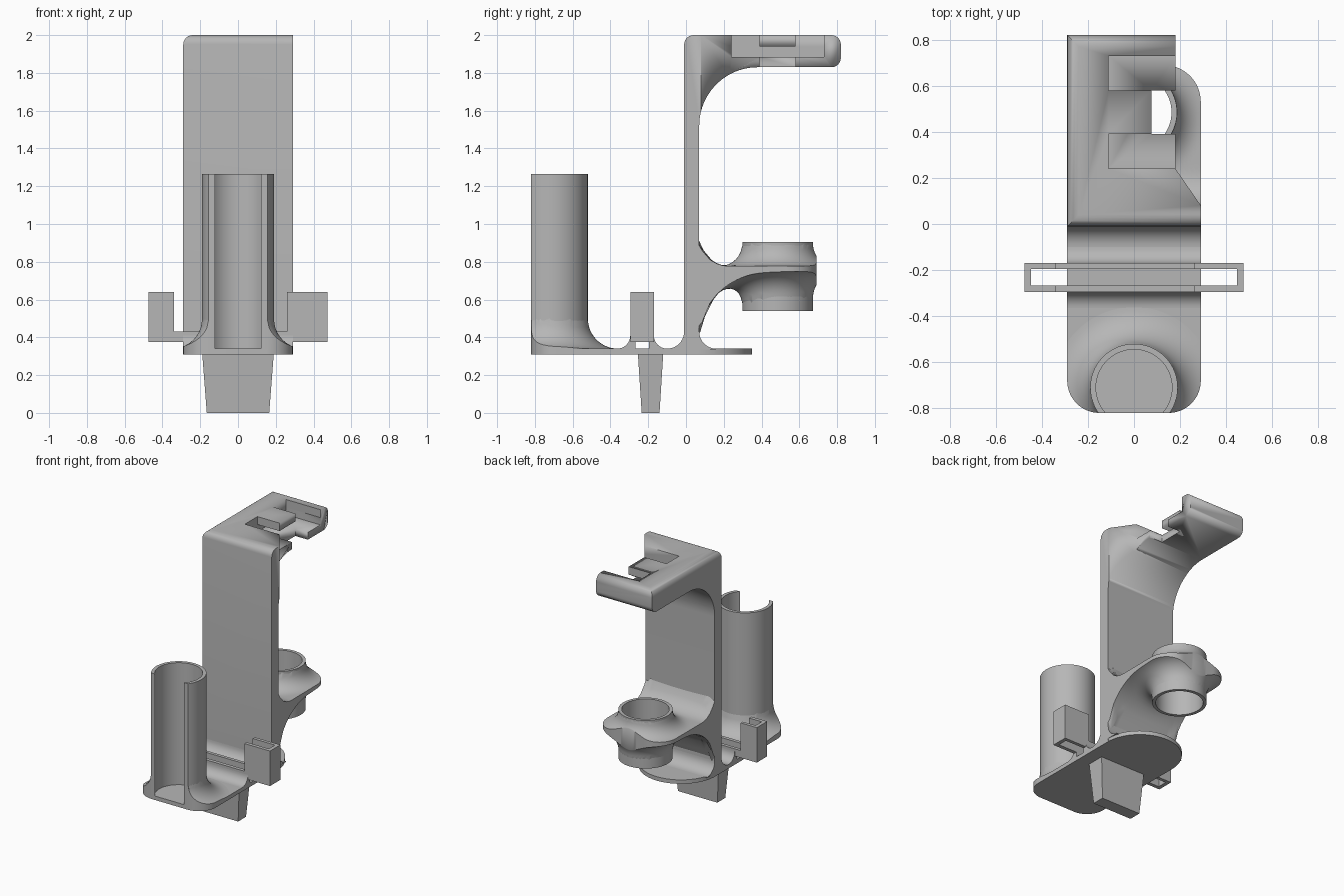
import bpy, bmesh, math
from math import sin, cos, asin, pi, sqrt

if "Cube" in bpy.data.objects:
    bpy.data.objects.remove(bpy.data.objects["Cube"])

GREY = (0.47, 0.47, 0.47, 1)
mat = bpy.data.materials.new("plain_grey")
mat.use_nodes = True
mat.diffuse_color = GREY
mat.node_tree.nodes["Principled BSDF"].inputs["Base Color"].default_value = GREY

HALF = 0.29       # half width of the body
FLOOR = 0.34      # top of the base plate


def finish(name, bm):
    bmesh.ops.recalc_face_normals(bm, faces=bm.faces)
    me = bpy.data.meshes.new(name)
    bm.to_mesh(me)
    bm.free()
    ob = bpy.data.objects.new(name, me)
    bpy.context.collection.objects.link(ob)
    me.materials.append(mat)
    bpy.ops.object.select_all(action='DESELECT')
    ob.select_set(True)
    bpy.context.view_layer.objects.active = ob
    bpy.ops.object.shade_smooth_by_angle(angle=math.radians(35))
    return ob


def extrude(points, vec):
    bm = bmesh.new()
    face = bm.faces.new([bm.verts.new(p) for p in points])
    new = bmesh.ops.extrude_face_region(bm, geom=[face])["geom"]
    bmesh.ops.translate(bm, vec=vec, verts=[v for v in new if isinstance(v, bmesh.types.BMVert)])
    return bm


def side_prism(profile):
    return extrude([(-HALF, y, z) for y, z in profile], (2 * HALF, 0, 0))


def plan_prism(outline, z0, z1):
    return extrude([(x, y, z0) for x, y in outline], (0, 0, z1 - z0))


def box(x0, x1, y0, y1, z0, z1):
    return plan_prism([(x0, y0), (x1, y0), (x1, y1), (x0, y1)], z0, z1)


def arc(cx, cy, r, a0, a1, n=16):
    angles = [math.radians(a0 + (a1 - a0) * i / n) for i in range(n + 1)]
    return [(cx + r * cos(a), cy + r * sin(a)) for a in angles]


def cut(ob, bm):
    cutter = finish("cutter", bm)
    mod = ob.modifiers.new("cut", 'BOOLEAN')
    mod.operation = 'DIFFERENCE'
    mod.solver = 'EXACT'
    mod.object = cutter
    bpy.context.view_layer.objects.active = ob
    bpy.ops.object.modifier_apply(modifier=mod.name)
    bpy.data.objects.remove(cutter)


def fillet(d, r):
    """Height of a concave quarter-round at distance d from its wall."""
    d = min(max(d, 0), r)
    return r - sqrt(max(0, r * r - (r - d) ** 2))


def tube(name, cy, r_in, r_out, z0, z1, front=None, n=72):
    """Upright tube, optionally sliced open along a front plane."""
    bm = bmesh.new()
    rows = []
    for i in range(n + (front is not None)):
        row = []
        for r, z in ((r_in, z0), (r_out, z0), (r_out, z1), (r_in, z1)):
            start = -pi / 2 if front is None else asin((front - cy) / r)
            span = 2 * pi if front is None else pi - 2 * start
            a = start + span * i / n
            row.append(bm.verts.new((r * cos(a), cy + r * sin(a), z)))
        rows.append(row)
    for i in range(n):
        a, b = rows[i], rows[(i + 1) % len(rows)]
        for k in range(4):
            bm.faces.new((a[k], a[k - 1], b[k - 1], b[k]))
    if front is not None:
        bm.faces.new(rows[0])
        bm.faces.new(rows[-1])
    return finish(name, bm)


def reach(cy, a, y0, y1, corner0, corner1):
    """Distance from (0, cy) to a rounded rectangle's edge at angle a."""
    def inside(r):
        x, y = abs(r * cos(a)), cy + r * sin(a)
        if x > HALF or not y0 <= y <= y1:
            return False
        for c, depth in ((corner0, y - y0), (corner1, y1 - y)):
            if depth < c and x > HALF - c and math.hypot(x - HALF + c, c - depth) > c:
                return False
        return True
    lo, hi = 0, 2
    for _ in range(30):
        mid = (lo + hi) / 2
        lo, hi = (mid, hi) if inside(mid) else (lo, mid)
    return lo


def flange(name, cy, r0, edge, top, bottom, a0=0, span=2 * pi, n=120, m=16):
    """Curved skirt around a tube, bounded by edge(angle)."""
    bm = bmesh.new()
    closed = span >= 2 * pi
    rows = []
    for i in range(n if closed else n + 1):
        a = a0 + span * i / n
        r1 = max(edge(a), r0 + 0.001)
        up, down = [], []
        for k in range(m + 1):
            r = r0 + (r1 - r0) * (k / m) ** 2
            x, y = r * cos(a), cy + r * sin(a)
            up.append(bm.verts.new((x, y, top(r, y))))
            down.append(bm.verts.new((x, y, bottom(r, y))))
        rows.append(up + down[::-1])
    for i in range(n):
        a, b = rows[i], rows[(i + 1) % len(rows)]
        for k in range(len(a)):
            bm.faces.new((a[k], a[k - 1], b[k - 1], b[k]))
    return finish(name, bm)


# Base plate: rounded front corners and a half-round back
finish("base_plate", plan_prism(
    arc(0, 0.06, HALF, 0, 180, 40) + arc(-0.15, -0.68, 0.14, 180, 270)
    + arc(0.15, -0.68, 0.14, 270, 360), 0.31, FLOOR))

# Upright wall with the top arm
bm = side_prism([(-0.01, 0.32), (-0.01, 2), (0.82, 2), (0.82, 1.83)]
                + arc(0.38, 1.52, 0.31, 90, 180, 24) + [(0.07, 0.32)])
rim = []
for e in bm.edges:
    mid = (e.verts[0].co + e.verts[1].co) / 2
    across = abs(mid.x) < 0.01
    if (across and (mid.z > 1.99 or mid.y > 0.81)) or (mid.x < -0.28 and mid.z > 1.99):
        rim.append(e)
bmesh.ops.bevel(bm, geom=rim, offset=0.05, segments=6, profile=0.5, affect='EDGES')
wall = finish("wall_and_top_arm", bm)

# Narrowed arm side, then the pockets, sliding slot and open notch
cut(wall, plan_prism([(0.304, 0.06), (0.18, 0.24), (0.18, 0.9), (0.4, 0.9), (0.4, 0.06)], 1.3, 2.1))
cut(wall, box(-0.11, 0.3, 0.24, 0.73, 1.885, 1.94))
for y0, y1 in ((0.24, 0.39), (0.58, 0.73)):
    cut(wall, box(-0.11, 0.3, y0, y1, 1.9, 2.1))
cut(wall, box(0.075, 0.3, 0.39, 0.58, 1.7, 2.1))

# Quarter-round blends where upright parts meet the base
for name, y, side, r in (("wall_front_blend", -0.01, -1, 0.09), ("wall_back_blend", 0.07, 1, 0.09),
                         ("guide_front_blend", -0.295, -1, 0.07), ("guide_back_blend", -0.17, 1, 0.07)):
    curve = [(y + side * (r + py), FLOOR + r + pz) for py, pz in arc(0, 0, r, 180, 270, 10)]
    finish(name, side_prism([(y - side * 0.01, FLOOR + r), *curve,
                             (y + side * r, 0.335), (y - side * 0.01, 0.335)]))

# Open-fronted holder tube and its skirt
CUP = -0.71
tube("front_holder", CUP, 0.165, 0.19, 0.33, 1.265, front=-0.82)
low = -asin(0.11 / 0.18)
flange("front_holder_skirt", CUP, 0.18,
       lambda a: min(reach(CUP, a, -0.82, 0.3, 0.14, 0.1), 0.35),
       lambda r, y: FLOOR + fillet(r - 0.19, 0.16),
       lambda r, y: FLOOR - 0.002, low, pi - 2 * low)

# Rear ring holder and the arm that carries it
RING = 0.485
tube("rear_ring", RING, 0.163, 0.187, 0.54, 0.905)


def arch(y):
    u = min(max((0.53 - y) / 0.45, 0), 1)
    return 0.755 - 0.33 * (1 - sqrt(1 - u ** 2.3))


flange("rear_ring_arm", RING, 0.178,
       lambda a: reach(RING, a, 0.02, 0.69, 0, 0.16),
       lambda r, y: 0.777 + fillet(y - 0.065, 0.16) + fillet(r - 0.187, 0.12),
       lambda r, y: arch(y) - fillet(r - 0.187, 0.15))

# Strap guide: two thin rails with a raised pocket at each end
for name, y0, y1 in (("guide_front_rail", -0.295, -0.268), ("guide_back_rail", -0.195, -0.17)):
    finish(name, box(-0.475, 0.475, y0, y1, 0.375, 0.43))
    finish(name + "_foot", box(-HALF, HALF, y0, y1, 0.33, 0.38))
    finish(name + "_left_cheek", box(0.26, 0.475, y0, y1, 0.375, 0.64))
    finish(name + "_right_cheek", box(-0.475, -0.34, y0, y1, 0.375, 0.64))
for name, x0, x1 in (("guide_left_end", 0.447, 0.475), ("guide_right_end", -0.475, -0.447)):
    finish(name, box(x0, x1, -0.295, -0.17, 0.375, 0.64))

# Tapered mounting peg
bm = box(-0.19, 0.19, -0.255, -0.12, 0, 0.32)
for v in bm.verts:
    if v.co.z < 0.01:
        v.co.x *= 0.87
        v.co.y = -0.187 + (v.co.y + 0.187) * 0.7
finish("mounting_peg", bm)
